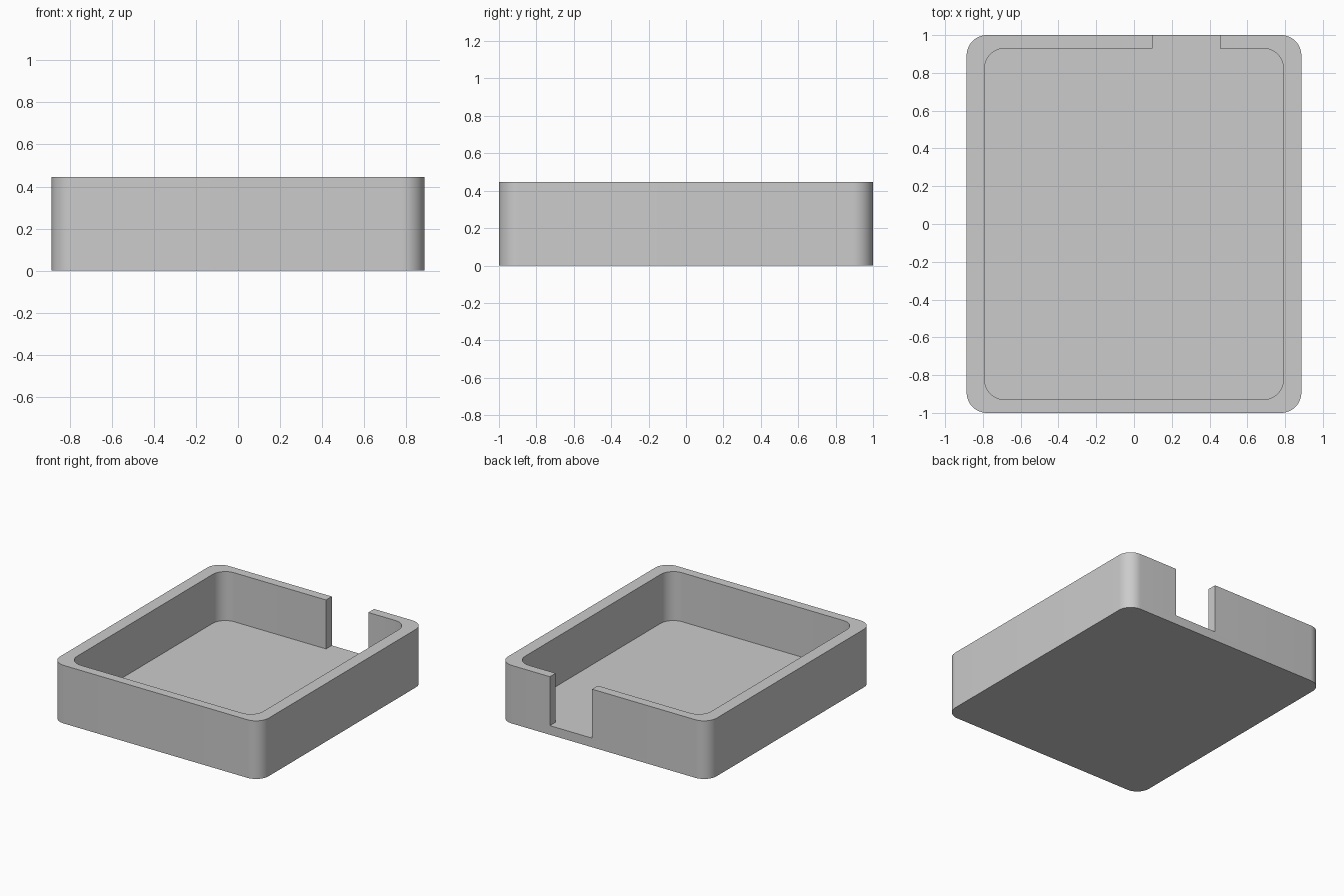
import bpy
import bmesh
import math

cube = bpy.data.objects.get("Cube")
if cube:
    bpy.data.objects.remove(cube, do_unlink=True)

HEIGHT, FLOOR, RADIUS = 0.446, 0.07, 0.107
GREY = (0.6, 0.6, 0.6, 1.0)

mat = bpy.data.materials.new("plain grey")
mat.use_nodes = True
mat.diffuse_color = GREY
mat.node_tree.nodes["Principled BSDF"].inputs["Base Color"].default_value = GREY


def block(name, x0, x1, y0, y1, z0, z1, radius=0.0):
    """Upright box, optionally with rounded vertical corners."""
    bm = bmesh.new()
    bmesh.ops.create_cube(bm, size=1)
    for v in bm.verts:
        v.co.x = x1 if v.co.x > 0 else x0
        v.co.y = y1 if v.co.y > 0 else y0
        v.co.z = z1 if v.co.z > 0 else z0
    if radius:
        upright = [e for e in bm.edges
                   if abs(e.verts[0].co.z - e.verts[1].co.z) > 0.01]
        bmesh.ops.bevel(bm, geom=upright, offset=radius, segments=12,
                        profile=0.5, affect='EDGES')
    mesh = bpy.data.meshes.new(name)
    bm.to_mesh(mesh)
    bm.free()
    mesh.materials.append(mat)
    obj = bpy.data.objects.new(name, mesh)
    bpy.context.collection.objects.link(obj)
    return obj


# Open tray body with rounded corners
tray = block("tray", -0.886, 0.886, -1, 1, 0, HEIGHT, RADIUS)

# Cutters: the inner pocket and the slot through the back wall
pocket = block("pocket_cutter", -0.791, 0.791, -0.93, 0.93, FLOOR, 0.6, RADIUS)
slot = block("slot_cutter", 0.097, 0.456, 0.7, 1.1, FLOOR, 0.6)

bpy.context.view_layer.objects.active = tray
tray.select_set(True)
for cutter in (pocket, slot):
    cutter.hide_render = True
    mod = tray.modifiers.new(cutter.name, 'BOOLEAN')
    mod.operation = 'DIFFERENCE'
    mod.solver = 'EXACT'
    mod.object = cutter
    bpy.ops.object.modifier_apply(modifier=mod.name)
    bpy.data.objects.remove(cutter, do_unlink=True)

bpy.ops.object.shade_smooth_by_angle(angle=math.radians(30))
